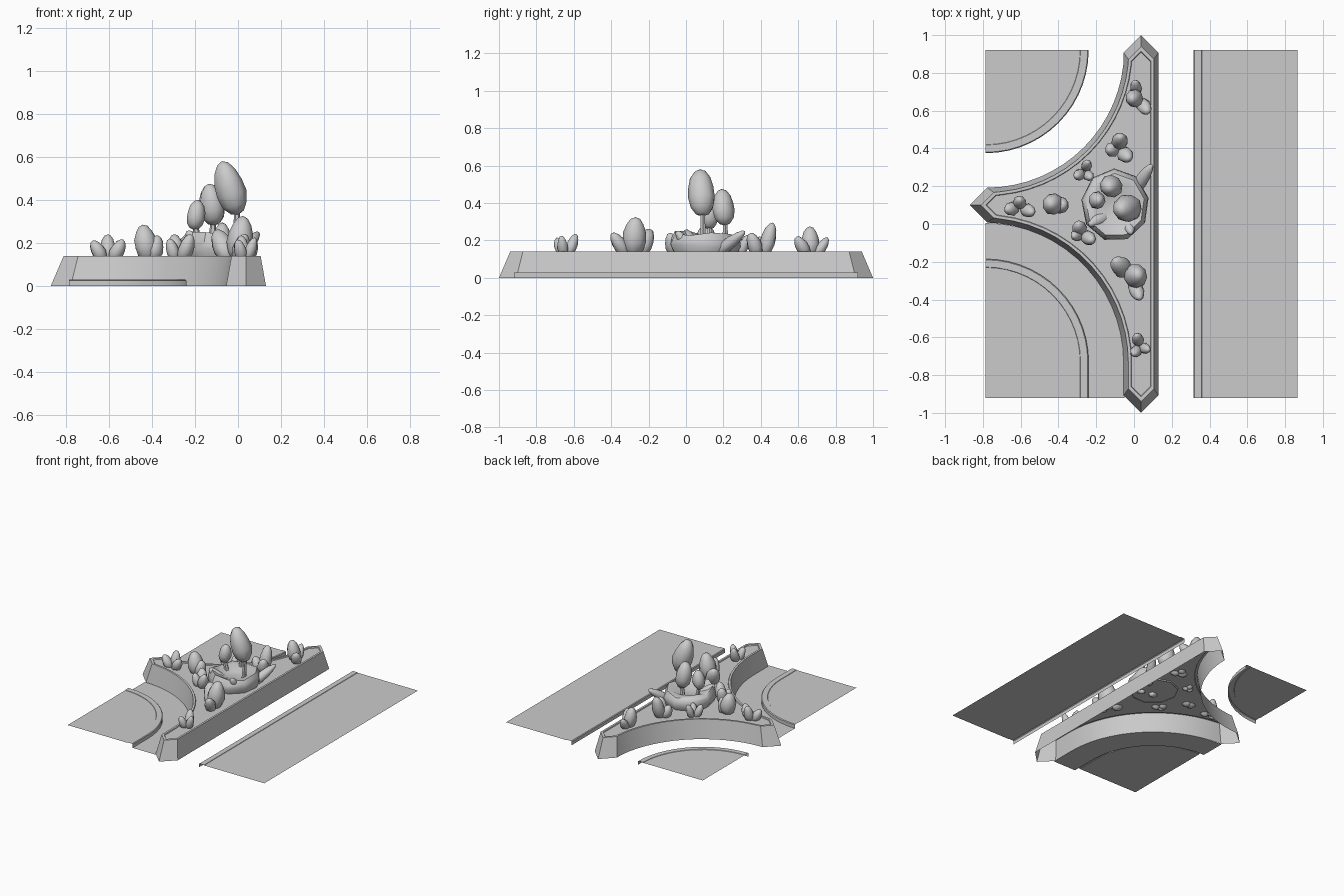
import bpy, bmesh, math, random
from mathutils import Vector

if "Cube" in bpy.data.objects:
    bpy.data.objects.remove(bpy.data.objects["Cube"])
random.seed(4)


def finish(name, bm, angle=35):
    bmesh.ops.recalc_face_normals(bm, faces=bm.faces)
    me = bpy.data.meshes.new(name)
    bm.to_mesh(me)
    bm.free()
    for p in me.polygons:
        p.use_smooth = True
    me.set_sharp_from_angle(angle=math.radians(angle))
    ob = bpy.data.objects.new(name, me)
    bpy.context.collection.objects.link(ob)
    return ob


def loft(name, rings, closed=True, cap=None, angle=35):
    """Skin matching rings; cap = extra corner points closing the last ring (None: open)."""
    bm = bmesh.new()
    vs = [[bm.verts.new(p) for p in r] for r in rings]
    n = len(rings[0])
    for a, b in zip(vs, vs[1:]):
        for i in range(n if closed else n - 1):
            j = (i + 1) % n
            bm.faces.new((a[i], a[j], b[j], b[i]))
    if cap is not None:
        bm.faces.new(vs[-1] + [bm.verts.new(p) for p in cap])
    return finish(name, bm, angle)


def arc(cx, cy, r, a0, a1, z=0, n=14):
    out = []
    for i in range(n + 1):
        a = math.radians(a0 + (a1 - a0) * i / n)
        out.append((cx + r * math.cos(a), cy + r * math.sin(a), z))
    return out


# Three-armed planter wall: d = inset of the sides, t = inset of the pointed tips
def outline(d, t, z):
    w = 0.0925 - d
    x, y = 0.0375, 0.10
    top, bot, left = 1 - t, -1 + t, -0.87 + t
    pts = [(x + w, bot + w, z), (x + w, top - w, z), (x, top, z), (x - w, top - w, z)]
    pts += arc(-0.78, 0.92, 0.7275 + d, -6, -84, z)
    pts += [(left + w, y + w, z), (left, y, z), (left + w, y - w, z)]
    pts += arc(-0.7975, -0.735, 0.7425 + d, 84, 0, z)
    return pts + [(x - w, bot + w, z), (x, bot, z)]


loft("planter_bed", [outline(0, 0, 0), outline(0.025, 0.06, 0.14),
                     outline(0.04, 0.085, 0.14), outline(0.043, 0.09, 0.133)], cap=[])

# Pavements with curbs: (inset, height) profile swept along each edge
PROFILE = [(0, 0), (0, 0.025), (0.005, 0.03), (0.043, 0.03), (0.045, 0.027)]
Z = 0.027
loft("right_pavement", [[(0.315 + d, -0.92, z), (0.315 + d, 0.92, z)] for d, z in PROFILE],
     False, [(0.865, 0.92, Z), (0.865, -0.92, Z)])
loft("back_corner_pavement", [arc(-0.785, 0.92, 0.545 - d, 0, -90, z) for d, z in PROFILE],
     False, [(-0.785, 0.92, Z)])


def front_edge(r, z):
    return [(-0.785 + r, -0.92, z)] + arc(-0.785, -0.73, r, 0, 90, z)


loft("front_corner_pavement", [front_edge(0.545 - d, z) for d, z in PROFILE],
     False, [(-0.785, -0.92, Z)])
# Road strip between front corner and planter
loft("front_road", [front_edge(0.545, 0), front_edge(0.735, 0)], False)

# Central mound: irregular nine-sided ring with a dished top
mound = []
for r, z, jit in [(0.165, 0.125, 0), (0.19, 0.17, 0.008), (0.185, 0.205, 0.01),
                  (0.165, 0.235, 0.02), (0.125, 0.225, 0.012), (0.06, 0.20, 0)]:
    ring = []
    for i in range(9):
        a = i * math.tau / 9 + 0.2
        ring.append((-0.10 + 0.95 * r * math.cos(a), 0.10 + 1.02 * r * math.sin(a),
                     z + random.uniform(-jit, jit)))
    mound.append(ring)
loft("mound", mound, cap=[], angle=40)


# Egg-shaped blob spanning from base to tip
def egg(name, base, tip, r, seg=9, rows=7):
    base, tip = Vector(base), Vector(tip)
    bm = bmesh.new()
    bmesh.ops.create_uvsphere(bm, u_segments=seg, v_segments=rows, radius=1)
    rot = (tip - base).to_track_quat('Z', 'Y')
    spin, half = random.uniform(0, 6), (tip - base).length / 2
    for v in bm.verts:
        x, y, z = v.co
        k = r * (1 - 0.12 * z) * (1 + random.uniform(-0.05, 0.05))
        c, s = math.cos(spin), math.sin(spin)
        p = Vector(((x * c - y * s) * k, (x * s + y * c) * k * 0.92, z * half))
        v.co = (base + tip) / 2 + rot @ p
    return finish(name, bm, 60)


# Trees: crown base, crown tip, radius
TREES = [((0.0, 0.09, 0.33), (-0.075, 0.075, 0.58), 0.076),
         ((-0.11, 0.21, 0.28), (-0.135, 0.19, 0.475), 0.062),
         ((-0.205, 0.125, 0.26), (-0.185, 0.125, 0.40), 0.047)]
for i, (b, t, r) in enumerate(TREES):
    egg(f"tree_crown_{i}", b, t, r)
    cx, cy = b[0] - 0.015 + 0.04 * (i == 2), b[1]
    loft(f"tree_trunk_{i}", [arc(cx, cy, 0.018, 0, 300, 0.19, 5),
                             arc(b[0], b[1], 0.012, 0, 300, b[2] + 0.05, 5)])


# Shrubs: blobs (x, y, top, radius) leaning out from a shared root
def shrub(name, blobs):
    rx = sum(b[0] for b in blobs) / len(blobs)
    ry = sum(b[1] for b in blobs) / len(blobs)
    for i, (x, y, top, r) in enumerate(blobs):
        dx, dy = x - rx, y - ry
        egg(f"{name}_{i}", (x - dx * 0.6, y - dy * 0.6, 0.115),
            (x + dx * 0.6, y + dy * 0.6, top), r)


shrub("back_shrub", [(0, .665, .275, .048), (.055, .62, .22, .038), (.01, .725, .215, .03)])
shrub("mid_back_shrub", [(-.075, .44, .295, .044), (-.045, .365, .24, .042), (-.115, .395, .22, .04)])
shrub("small_shrub", [(-.25, .31, .23, .028), (-.29, .26, .22, .03), (-.24, .255, .21, .028)])
shrub("left_shrub", [(-.605, .115, .24, .036), (-.65, .08, .21, .036), (-.56, .07, .215, .036)])
shrub("egg_shrub", [(-.43, .105, .285, .058), (-.385, .10, .235, .045)])
shrub("mid_front_shrub", [(-.29, -.02, .24, .04), (-.24, -.075, .24, .038), (-.305, -.06, .22, .032)])
shrub("large_shrub", [(.01, -.275, .325, .065), (-.07, -.225, .26, .052), (.015, -.355, .24, .04)])
shrub("front_shrub", [(.02, -.61, .235, .032), (.06, -.66, .225, .028), (.01, -.675, .215, .03)])
# Low groundcover lumps around the mound
shrub("groundcover", [(.04, .23, .25, .035), (-.17, .03, .255, .04), (-.03, .0, .25, .035)])
